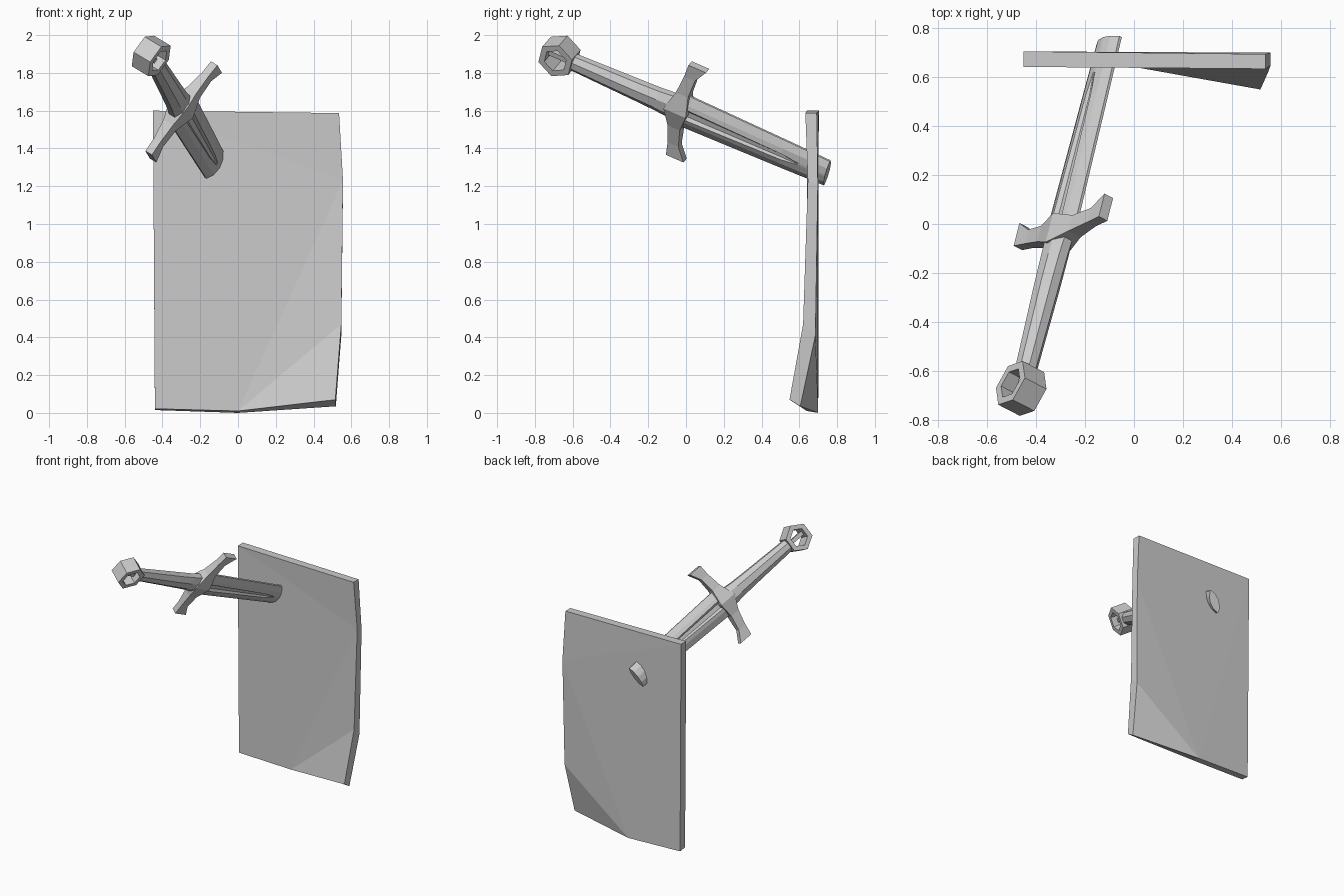
import bpy, bmesh
from math import cos, sin, pi
from mathutils import Vector, Matrix

if "Cube" in bpy.data.objects:
    bpy.data.objects.remove(bpy.data.objects["Cube"])


def make(name, verts, faces, matrix=None):
    bm = bmesh.new()
    vs = [bm.verts.new(v) for v in verts]
    for f in faces:
        bm.faces.new([vs[i] for i in f])
    if matrix:
        bm.transform(matrix)
    bmesh.ops.recalc_face_normals(bm, faces=bm.faces)
    me = bpy.data.meshes.new(name)
    bm.to_mesh(me)
    bm.free()
    ob = bpy.data.objects.new(name, me)
    bpy.context.collection.objects.link(ob)
    return ob


def loft(name, rings, matrix, closed=False):
    """Skin a list of equal-sized rings; cap the ends unless closed."""
    n, m = len(rings[0]), len(rings)
    verts = [p for r in rings for p in r]
    faces = []
    for k in range(m if closed else m - 1):
        a, b = k * n, (k + 1) % m * n
        faces += [(a + i, a + (i + 1) % n, b + (i + 1) % n, b + i) for i in range(n)]
    if not closed:
        faces += [tuple(range(n)), tuple(range((m - 1) * n, m * n))]
    return make(name, verts, faces, matrix)


# Dagger frame: local x = blade width, y = blade thickness, z = towards the tip
d = Vector((0.226, 0.893, -0.39)).normalized()
w = Vector((0.583, 0.217, 0.783))
w = (w - d * w.dot(d)).normalized()
n = d.cross(w)
frame = Matrix((w, n, d)).transposed().to_4x4()
frame.translation = (-0.295, -0.02, 1.606)

# Paper sheet with a curled lower corner
front = [(-.45, .64, 1.6), (.535, .632, 1.587), (.556, .645, 1.23),
         (.547, .62, .47), (.515, .548, .07), (0, .64, .01), (-.44, .64, .022)]
back = [(-.45, .703, 1.6), (.535, .692, 1.587), (.556, .698, 1.21),
        (.547, .685, .41), (.518, .605, .035), (0, .70, 0), (-.44, .70, .015)]
tris = [(5, 4, 3), (5, 3, 2), (0, 2, 1), (0, 5, 2), (0, 6, 5)]
faces = tris + [tuple(i + 7 for i in t) for t in tris]
faces += [(i, (i + 1) % 7, (i + 1) % 7 + 7, i + 7) for i in range(7)]
make("paper_sheet", front + back, faces)

# Blade: flattened section with a tapering groove on both faces
rings = []
for s, W, T, g, depth in [(-.02, .103, .036, .034, .016), (.60, .088, .034, .018, .012),
                          (.70, .085, .033, .006, 0), (.86, .080, .032, .006, 0)]:
    top = [(-W, .006), (-.55 * W, T * .8), (-g, T), (-g * .5, T - depth),
           (g * .5, T - depth), (g, T), (.55 * W, T * .8), (W, .006)]
    rings.append([(x, y, s) for x, y in top] + [(x, -y, s) for x, y in reversed(top)])
loft("blade", rings, frame)

# Cross guard: swept arms with flared ends, mirrored about the centre
arm = [(.30, .032, .052, .022), (.22, .004, .032, .022),
       (.11, -.012, .036, .032), (0, -.02, .066, .058)]
stations = [(-x, c, h, t) for x, c, h, t in arm] + arm[-2::-1]
loft("cross_guard", [[(x, -t, c - h), (x, t, c - h), (x, t, c + h), (x, -t, c + h)]
                     for x, c, h, t in stations], frame)

# Grip: eight-sided, swelling towards the guard
loft("grip", [[(a * cos((i + .5) * pi / 4), b * sin((i + .5) * pi / 4), s) for i in range(8)]
              for s, a, b in [(-.66, .048, .044), (-.26, .062, .052),
                              (-.14, .068, .052), (-.03, .080, .050)]], frame)

# Pommel: hexagonal ring whose hole runs through the blade thickness
rings = []
for i in range(6):
    x, z = cos(i * pi / 3), sin(i * pi / 3)
    rings.append([(r * x, y, -.728 + r * z)
                  for r, y in [(.102, -.056), (.102, .056), (.066, .056), (.066, -.056)]])
loft("pommel_ring", rings, frame, closed=True)

# Thin bar across the pommel hole
loft("pommel_bar", [[(x * .014, y * .014, s) for x, y in [(-1, -1), (1, -1), (1, 1), (-1, 1)]]
                    for s in (-.80, -.65)], frame)
